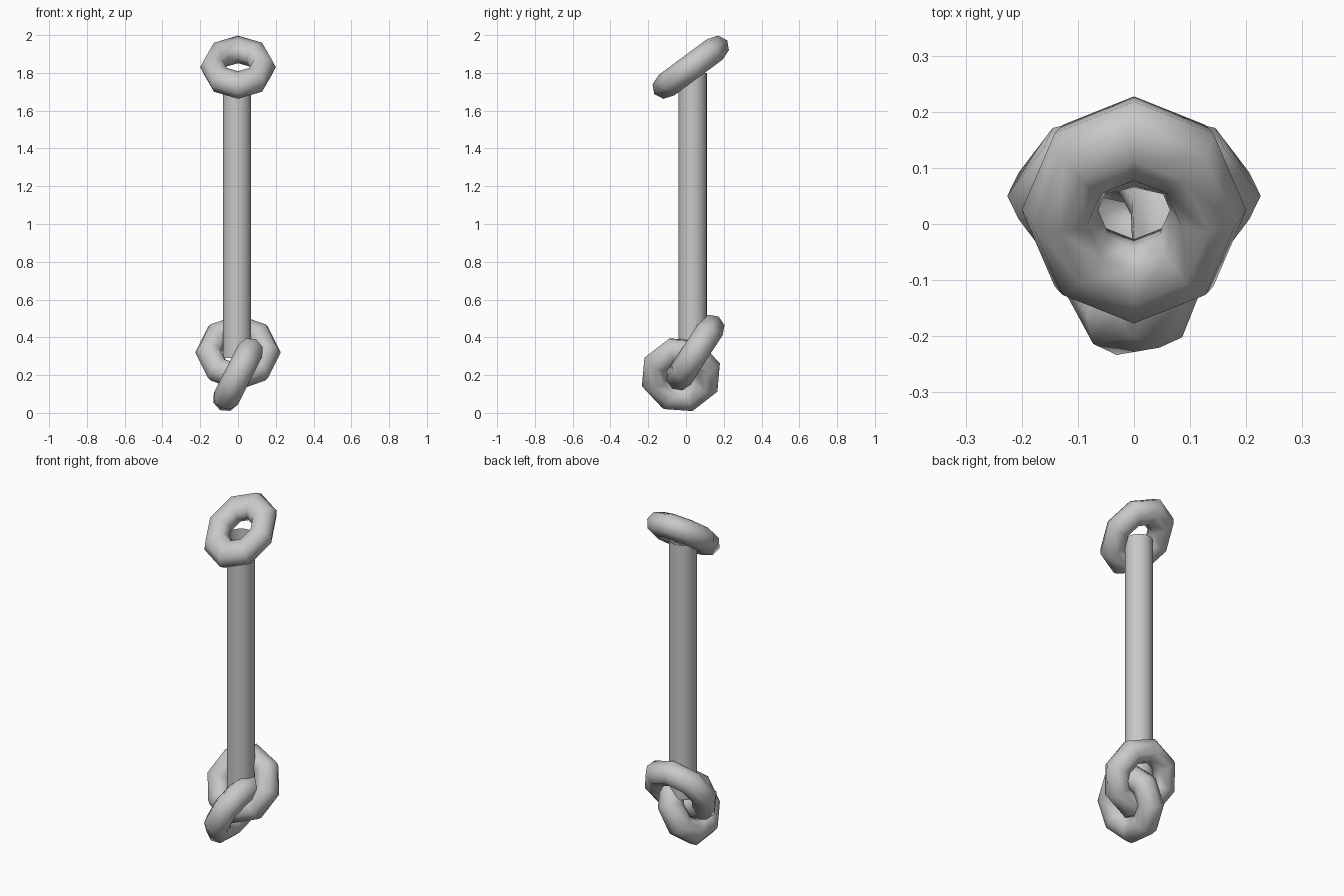
import bpy
import math
from mathutils import Matrix, Vector

cube = bpy.data.objects.get("Cube")
if cube:
    bpy.data.objects.remove(cube, do_unlink=True)

# Single plain grey metal
grey = bpy.data.materials.new("grey_metal")
grey.use_nodes = True
GREY = (0.58, 0.58, 0.58, 1.0)
grey.diffuse_color = GREY
grey.node_tree.nodes["Principled BSDF"].inputs["Base Color"].default_value = GREY


def finish(obj, name, angle):
    obj.name = name
    obj.data.name = name
    obj.data.materials.append(grey)
    bpy.ops.object.shade_smooth_by_angle(angle=math.radians(angle))


def ring(name, centre, u, v, stretch, major, minor=0.071, turn=0.0):
    """Eight-sided link lying in the plane of u and v, stretched along v."""
    bpy.ops.mesh.primitive_torus_add(major_segments=8, minor_segments=8,
                                     major_radius=major, minor_radius=minor)
    obj = bpy.context.object
    u, v = Vector(u).normalized(), Vector(v).normalized()
    axes = Matrix((u, v, u.cross(v))).transposed().to_4x4()
    obj.data.transform(Matrix.Translation(centre) @ axes
                       @ Matrix.Diagonal((1, stretch, 1, 1))
                       @ Matrix.Rotation(math.radians(turn), 4, 'Z'))
    finish(obj, name, 80)


def slope(deg):
    return math.cos(math.radians(deg)), math.sin(math.radians(deg))


# Open-ended tube shaft
BOTTOM, TOP = 0.29, 1.80
bpy.ops.mesh.primitive_cylinder_add(vertices=32, radius=0.075, depth=TOP - BOTTOM,
                                    end_fill_type='NOTHING',
                                    location=(-0.005, 0.035, (TOP + BOTTOM) / 2))
finish(bpy.context.object, "shaft", 40)

# Tilted handle ring on top
c, s = slope(36.5)
ring("handle_ring", (0, 0.025, 1.83), (1, 0, 0), (0, c, s), 1.2, 0.132, 0.068)

# Upper link, holding the end of the shaft
c, s = slope(57)
ring("upper_link", (0, 0.05, 0.32), (1, 0, 0), (0, c, s), 1.0, 0.155)

# Lower link, threaded through the upper one
c, s = slope(63)
ring("lower_link", (0, -0.027, 0.202), (0, 1, 0), (c, 0, s), 1.02, 0.146, turn=18)
